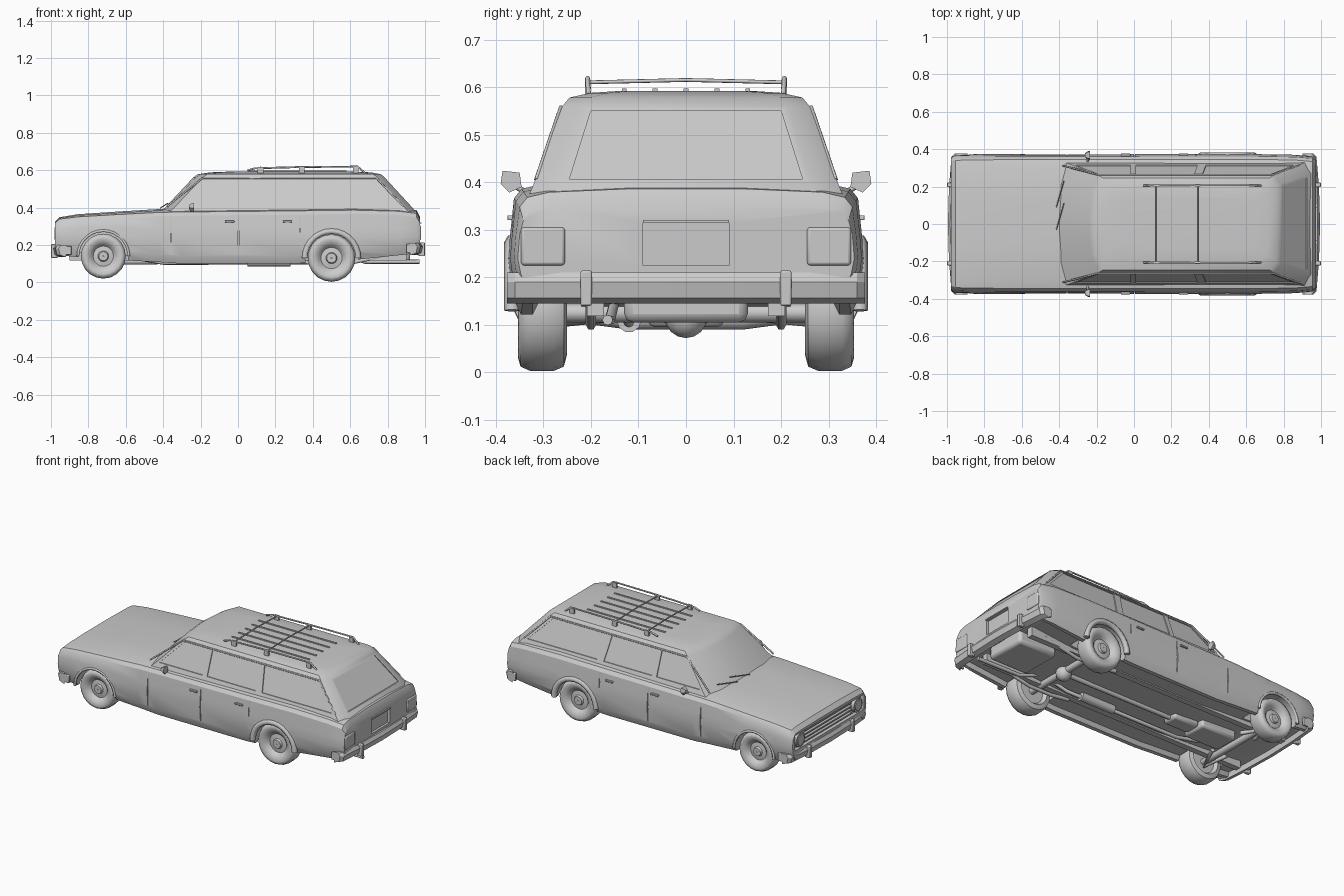
import bpy, bmesh
from math import sin, cos, pi, radians
from mathutils import Vector


def finish(o, angle=30):
    bpy.ops.object.select_all(action='DESELECT')
    o.select_set(True)
    bpy.context.view_layer.objects.active = o
    bpy.ops.object.shade_smooth_by_angle(angle=radians(angle))
    return o


def loft(name, rings, closed=False, angle=30):
    """Skin equal-length closed rings; cap the ends unless the rings form a loop."""
    bm = bmesh.new()
    vs = [[bm.verts.new(p) for p in r] for r in rings]
    n = len(vs[0])
    for i in range(len(vs) if closed else len(vs) - 1):
        a, b = vs[i], vs[(i + 1) % len(vs)]
        for j in range(n):
            bm.faces.new((a[j], a[(j + 1) % n], b[(j + 1) % n], b[j]))
    if not closed:
        bm.faces.new(vs[0])
        bm.faces.new(vs[-1])
    bmesh.ops.recalc_face_normals(bm, faces=bm.faces)
    me = bpy.data.meshes.new(name)
    bm.to_mesh(me)
    bm.free()
    o = bpy.data.objects.new(name, me)
    bpy.context.collection.objects.link(o)
    return finish(o, angle)


def box(name, x, y, z, bevel=0.0):
    o = loft(name, [[(x[0], y[0], k), (x[1], y[0], k), (x[1], y[1], k), (x[0], y[1], k)] for k in z])
    if bevel:
        m = o.modifiers.new("bevel", 'BEVEL')
        m.width, m.segments = bevel, 2
    return o


def disc(name, axis, c, r, depth, n=20):
    """Cylinder along x or y, centred on c."""
    rings = []
    for d in (-depth / 2, depth / 2):
        ring = []
        for k in range(n):
            u, v = r * cos(2 * pi * k / n), r * sin(2 * pi * k / n)
            ring.append((c[0] + d, c[1] + u, c[2] + v) if axis == 'x' else (c[0] + u, c[1] + d, c[2] + v))
        rings.append(ring)
    return loft(name, rings)


def tube(name, pts, r, res=2):
    cu = bpy.data.curves.new(name, 'CURVE')
    cu.dimensions = '3D'
    cu.bevel_depth, cu.bevel_resolution, cu.use_fill_caps = r, res, True
    sp = cu.splines.new('POLY')
    sp.points.add(len(pts) - 1)
    for p, q in zip(sp.points, pts):
        p.co = (*q, 1)
    o = bpy.data.objects.new(name, cu)
    bpy.context.collection.objects.link(o)
    return o


def cut(o, cutters):
    for c in cutters:
        m = o.modifiers.new("cut", 'BOOLEAN')
        m.operation, m.solver, m.object = 'DIFFERENCE', 'EXACT', c
        bpy.context.view_layer.objects.active = o
        bpy.ops.object.modifier_apply(modifier=m.name)
        bpy.data.objects.remove(c)
    finish(o)


# lower body: stations of x, bottom, shoulder height, half width, crown
def section(x, zb, zt, w, cr):
    half = [(0.31, zb + 0.025), (0.322, zb), (w - 0.022, zb), (w - 0.003, zb + 0.04), (w + 0.004, 0.24),
            (w, 0.29), (w - 0.008, zt - 0.02), (w - 0.024, zt), (w - 0.07, zt + cr * 0.6), (0.12, zt + cr)]
    return [(x, y, z) for y, z in half] + [(x, -y, z) for y, z in reversed(half)]


body = loft("body", [section(*s) for s in [
    (-0.978, 0.16, 0.318, 0.355, 0.006), (-0.955, 0.145, 0.338, 0.364, 0.01), (-0.86, 0.135, 0.350, 0.367, 0.014),
    (-0.65, 0.12, 0.362, 0.368, 0.016), (-0.42, 0.108, 0.374, 0.368, 0.018), (-0.3, 0.1, 0.376, 0.368, 0.018),
    (0.3, 0.1, 0.382, 0.370, 0.018), (0.62, 0.12, 0.386, 0.370, 0.018), (0.86, 0.145, 0.380, 0.366, 0.018),
    (0.955, 0.155, 0.368, 0.358, 0.018), (0.972, 0.165, 0.340, 0.350, 0.012)]])
WHEELS = (("front", -0.72, 0.14, 0.120), ("rear", 0.5, 0.13, 0.127))
cutters = [disc("arch_cut", 'y', (x, s * 0.36, z), r + 0.014, 0.28, 28) for _, x, z, r in WHEELS for s in (-1, 1)]
cutters += [box("grille_cut", (-1.1, -0.957), (-0.335, 0.335), (0.215, 0.308)),
            box("plate_cut", (0.958, 1.1), (-0.09, 0.09), (0.225, 0.315))]
for s in (-1, 1):
    for x in (-0.36, 0.0, 0.33):
        y = sorted((s * 0.362, s * 0.42))
        cutters.append(box("seam_cut", (x, x + 0.005), y, (0.15 if x < 0.3 else 0.27, 0.36)))
cut(body, cutters)


# greenhouse with recessed side and tailgate windows
def plan(z, xf, xr, w):
    half = [(xf, 0.12 * w), (xf + 0.014, 0.65 * w), (xf + 0.05, w), (xr - 0.04, w), (xr, 0.82 * w)]
    return [(x, y, z) for x, y in half] + [(x, -y, z) for x, y in reversed(half)]


cabin = loft("cabin", [plan(0.37, -0.425, 0.956, 0.331), plan(0.40, -0.39, 0.932, 0.319),
                       plan(0.56, -0.24, 0.785, 0.26), plan(0.578, -0.215, 0.765, 0.245),
                       plan(0.588, -0.15, 0.71, 0.20), plan(0.592, -0.05, 0.62, 0.14)])
Z0, Z1 = 0.407, 0.55


def side_y(z):
    return 0.319 + (0.26 - 0.319) * (z - 0.40) / 0.16


cutters = []
for s in (-1, 1):
    for b0, b1, t0, t1 in ((-0.315, -0.02, -0.18, -0.02), (0.01, 0.34, 0.01, 0.32), (0.385, 0.86, 0.365, 0.72)):
        cutters.append(loft("window_cut", [[(x, s * (side_y(z) + d), z) for x, z in
                       ((b0, Z0), (b1, Z0), (t1, Z1), (t0, Z1))] for d in (-0.006, 0.05)]))
cutters.append(loft("rear_window_cut", [[(0.932 - 0.147 * (z - 0.4) / 0.16 + d, y, z) for y, z in
               ((-0.245, Z0), (0.245, Z0), (0.20, Z1), (-0.20, Z1))] for d in (-0.007, 0.05)]))
cut(cabin, cutters)

# wheels
for label, x, z, r in WHEELS:
    for s in (-1, 1):
        prof = [(0.02, 0.338), (0.2, 0.338), (0.24, 0.326), (0.45, 0.322), (0.54, 0.334), (0.6, 0.341), (0.8, 0.353),
                (0.93, 0.348), (1, 0.328), (1, 0.278), (0.93, 0.257), (0.72, 0.25), (0.6, 0.27), (0.02, 0.27)]
        n = 20
        loft(label + "_wheel", [[(x + a * r * cos(2 * pi * k / n), s * y, z + a * r * sin(2 * pi * k / n))
                                 for a, y in prof] for k in range(n)], closed=True, angle=50)
        # wheel arch lip
        lip = 0.017 if label == "rear" else 0.008
        tube(label + "_arch_lip", [(x + (r + 0.016) * cos(pi * k / 14), s * 0.366, z + (r + 0.016) * sin(pi * k / 14))
                                   for k in range(15)], lip, 1)


# bumpers: a bowed bar with wrapped ends
def bumper(name, xc, d, z0, z1, wrap):
    rings = []
    for y in (-0.377, -0.36, -0.2, 0, 0.2, 0.36, 0.377):
        out = xc - d * 0.25 * y * y * (0.6 if abs(y) < 0.37 else 1)
        zm = (z1 - z0) * 0.3
        rings.append([(out - d * 0.04, y, z0), (out - d * 0.008, y, z0 + zm * 0.6), (out, y, z1 - zm),
                      (out - d * 0.012, y, z1), (out - d * 0.045, y, z1)])
    loft(name, rings)
    for s in (-1, 1):
        e = xc - d * 0.045
        box(name + "_wrap", sorted((e, e - d * wrap)), sorted((s * 0.364, s * 0.377)), (z0 + 0.012, z1 - 0.005), 0.004)
        box(name + "_guard", sorted((xc - d * 0.03, xc + d * 0.004)), (s * 0.21 - 0.012, s * 0.21 + 0.012),
            (z0 - 0.005, z1 + 0.004), 0.004)


bumper("front_bumper", -0.995, -1, 0.135, 0.20, 0.06)
bumper("rear_bumper", 0.995, 1, 0.145, 0.21, 0.05)

# grille bars, licence panel, tailgate handle
for i in range(4):
    z = 0.228 + i * 0.022
    box("grille_bar", (-0.972, -0.95), (-0.225, 0.225), (z, z + 0.008))
box("tailgate_handle", (0.968, 0.98), (-0.09, 0.09), (0.314, 0.32))

for s in (-1, 1):
    # lamps
    disc("headlight", 'x', (-0.962, s * 0.28, 0.262), 0.042, 0.03)
    disc("headlight_lens", 'x', (-0.975, s * 0.28, 0.262), 0.032, 0.014)
    box("tail_light", (0.95, 0.978), sorted((s * 0.255, s * 0.347)), (0.225, 0.305), 0.006)
    # door mirror
    loft("mirror", [[(x, s * (0.368 + k * u), 0.402 + k * v) for u, v in
                     ((-0.022, -0.012), (-0.018, 0.018), (0.018, 0.022), (0.022, -0.005), (0.004, -0.024))]
                    for x, k in ((-0.262, 0.5), (-0.245, 1), (-0.235, 1))])
    tube("mirror_arm", [(-0.248, s * 0.335, 0.378), (-0.246, s * 0.365, 0.395)], 0.006)
    # door handles
    for x in (-0.07, 0.24):
        box("door_handle", (x, x + 0.05), sorted((s * 0.36, s * 0.376)), (0.32, 0.33), 0.002)
    # roof drip rail
    tube("drip_rail", [(-0.38, s * 0.312, 0.405), (-0.19, s * 0.263, 0.557), (0.74, s * 0.263, 0.557),
                       (0.885, s * 0.315, 0.405)], 0.005, 1)
    # roof rack side rails
    tube("rack_rail", [(0.05, s * 0.205, 0.598), (0.09, s * 0.207, 0.61), (0.35, s * 0.207, 0.617),
                       (0.64, s * 0.207, 0.619), (0.68, s * 0.205, 0.584)], 0.005)
    for x in (0.12, 0.34, 0.63):
        box("rack_post", (x - 0.015, x + 0.015), (s * 0.207 - 0.006, s * 0.207 + 0.006), (0.582, 0.616))
    # wiper
    tube("wiper", [(-0.415, s * 0.06 + 0.03, 0.398), (-0.375, s * 0.06 + 0.17, 0.423)], 0.003, 1)
    # frame rail, sill and leaf spring
    box("frame_rail", (-0.9, 0.9), (s * 0.19 - 0.018, s * 0.19 + 0.018), (0.118, 0.18))
    tube("leaf_spring", [(0.3, s * 0.2, 0.115), (0.42, s * 0.2, 0.1), (0.58, s * 0.2, 0.1), (0.8, s * 0.2, 0.145)], 0.011, 1)
    # front suspension arm
    tube("suspension_arm", [(-0.76, s * 0.12, 0.12), (-0.72, s * 0.27, 0.105), (-0.66, s * 0.12, 0.12)], 0.012, 1)

# roof rack cross bars and slats
for x in (0.12, 0.34):
    tube("rack_crossbar", [(x, -0.207, 0.610), (x, 0, 0.615), (x, 0.207, 0.610)], 0.004)
for y in (-0.13, -0.065, 0, 0.065, 0.13):
    box("roof_slat", (0.05, 0.58), (y - 0.005, y + 0.005), (0.588, 0.597))

# underside: axles, differential, driveshaft, engine sump, tank, exhaust
tube("rear_axle", [(0.5, -0.27, 0.125), (0.5, 0.27, 0.125)], 0.02)
tube("front_crossmember", [(-0.72, -0.27, 0.13), (-0.7, -0.12, 0.11), (-0.7, 0.12, 0.11), (-0.72, 0.27, 0.13)], 0.02)
bpy.ops.mesh.primitive_uv_sphere_add(segments=12, ring_count=8, radius=0.045, location=(0.5, 0, 0.117))
bpy.context.object.name = "differential"
finish(bpy.context.object)
tube("driveshaft", [(-0.3, 0, 0.12), (0.47, 0, 0.118)], 0.014)
box("engine_sump", (-0.66, -0.42), (-0.08, 0.08), (0.095, 0.16), 0.015)
box("gearbox", (-0.42, -0.25), (-0.05, 0.05), (0.1, 0.16), 0.015)
box("fuel_tank", (0.66, 0.92), (-0.13, 0.13), (0.105, 0.19), 0.018)
tube("exhaust_pipe", [(-0.55, -0.11, 0.13), (-0.4, -0.12, 0.105), (0.38, -0.12, 0.105), (0.47, -0.15, 0.155),
                      (0.56, -0.15, 0.15), (0.68, -0.16, 0.11), (0.97, -0.165, 0.11)], 0.011)
tube("muffler", [(0.05, -0.12, 0.11), (0.28, -0.12, 0.11)], 0.026, 3)
